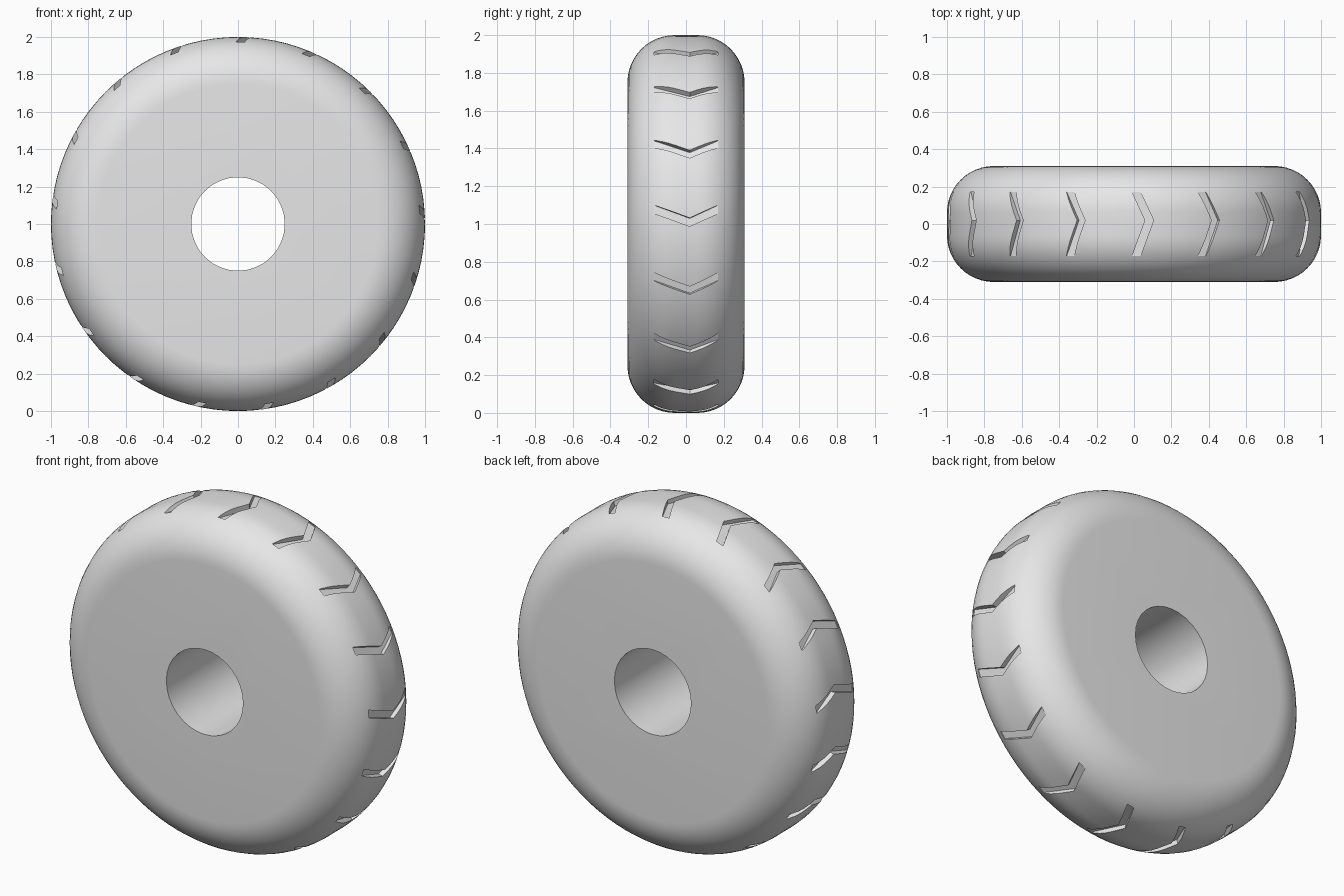
import bpy
import bmesh
from math import radians, tau
from mathutils import Matrix, Vector

if "Cube" in bpy.data.objects:
    bpy.data.objects.remove(bpy.data.objects["Cube"], do_unlink=True)

RADIUS, WIDTH, HOLE = 1.0, 0.62, 0.25
SHOULDER = 0.25
GROOVES = 17
CENTRE = Vector((0, 0, RADIUS))

rubber = bpy.data.materials.new("light_grey_rubber")
rubber.use_nodes = True
grey = (0.8, 0.8, 0.8, 1)
rubber.diffuse_color = grey
rubber.node_tree.nodes["Principled BSDF"].inputs["Base Color"].default_value = grey


def make_object(name, bm):
    bmesh.ops.recalc_face_normals(bm, faces=bm.faces[:])
    mesh = bpy.data.meshes.new(name)
    bm.to_mesh(mesh)
    bm.free()
    mesh.materials.append(rubber)
    obj = bpy.data.objects.new(name, mesh)
    bpy.context.collection.objects.link(obj)
    return obj


def axle_cylinder(name, radius, length, sides):
    bm = bmesh.new()
    turn = Matrix.Translation(CENTRE) @ Matrix.Rotation(radians(90), 4, "X")
    bmesh.ops.create_cone(bm, cap_ends=True, segments=sides, radius1=radius,
                          radius2=radius, depth=length, matrix=turn)
    return make_object(name, bm)


def cut(target, cutter):
    mod = target.modifiers.new("cut", "BOOLEAN")
    mod.operation = "DIFFERENCE"
    mod.solver = "EXACT"
    mod.object = cutter
    cutter.hide_render = True
    bpy.ops.object.modifier_apply(modifier=mod.name)
    bpy.data.objects.remove(cutter, do_unlink=True)


# Tyre body with broad rounded shoulders
tyre = axle_cylinder("tyre", RADIUS, WIDTH, 96)
bpy.context.view_layer.objects.active = tyre
tyre.select_set(True)
bevel = tyre.modifiers.new("shoulder", "BEVEL")
bevel.width = SHOULDER
bevel.segments = 12
bevel.limit_method = "ANGLE"
bevel.angle_limit = radians(40)
bpy.ops.object.modifier_apply(modifier=bevel.name)

# Axle hole
cut(tyre, axle_cylinder("hole_cutter", HOLE, 1, 32))

# Chevron tread grooves, pointing the same way around the rim
outline = [(-0.01, -0.17), (0.06, 0.02), (-0.01, 0.17),
           (0.035, 0.17), (0.105, 0.02), (0.035, -0.17)]
bm = bmesh.new()
for i in range(GROOVES):
    place = Matrix.Translation(CENTRE) @ Matrix.Rotation(i * tau / GROOVES, 4, "Y")
    floor, lid = ([bm.verts.new(place @ Vector((x, y, r))) for x, y in outline]
                  for r in (0.968, 1.05))
    # Each arm of the chevron is a quad on the floor and on the lid
    for ring in (floor, lid):
        bm.faces.new((ring[0], ring[1], ring[4], ring[5]))
        bm.faces.new((ring[1], ring[2], ring[3], ring[4]))
    for j in range(len(outline)):
        k = (j + 1) % len(outline)
        bm.faces.new((floor[j], floor[k], lid[k], lid[j]))
cut(tyre, make_object("groove_cutter", bm))

bpy.ops.object.shade_smooth_by_angle(angle=radians(30))
